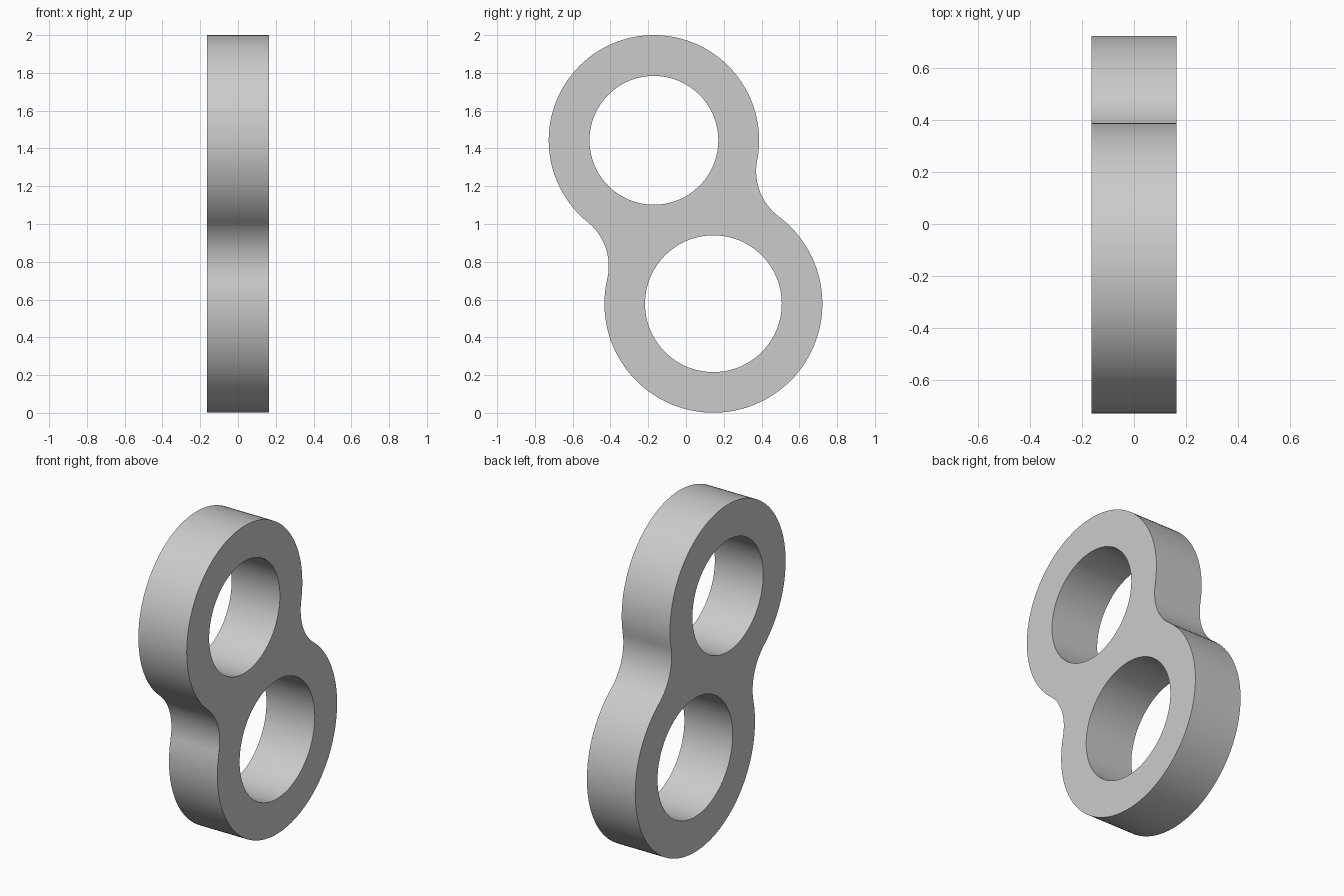
import bpy, bmesh, math
from mathutils import Vector

if "Cube" in bpy.data.objects:
    bpy.data.objects.remove(bpy.data.objects["Cube"], do_unlink=True)

HALF = 0.163
FILLET = 0.3
TOP, TOP_R, TOP_HOLE = Vector((-0.17, 1.443)), 0.557, 0.341
LOW, LOW_R, LOW_HOLE = Vector((0.145, 0.578)), 0.577, 0.362


def arc(center, radius, toward, until, turn, steps):
    """Points on an arc between two directions; turn is 1 for anticlockwise."""
    a = math.atan2(toward.y, toward.x)
    sweep = turn * ((turn * (math.atan2(until.y, until.x) - a)) % math.tau)
    return [center + radius * Vector((math.cos(a + sweep * i / steps),
                                      math.sin(a + sweep * i / steps)))
            for i in range(steps)]


def circle(center, radius, steps=96):
    return [center + radius * Vector((math.cos(math.tau * i / steps),
                                      math.sin(math.tau * i / steps)))
            for i in range(steps)]


# Centres of the two fillets that blend the rings at the waist
axis = LOW - TOP
d = axis.length
u = axis / d
side = Vector((-u.y, u.x))
r1, r2 = TOP_R + FILLET, LOW_R + FILLET
along = (r1 ** 2 - r2 ** 2 + d ** 2) / (2 * d)
out = math.sqrt(r1 ** 2 - along ** 2)
back = TOP + along * u + out * side
front = TOP + along * u - out * side

# Outer outline and the two holes
outline = (arc(TOP, TOP_R, back - TOP, front - TOP, 1, 80)
           + arc(front, FILLET, TOP - front, LOW - front, -1, 24)
           + arc(LOW, LOW_R, front - LOW, back - LOW, 1, 80)
           + arc(back, FILLET, LOW - back, TOP - back, -1, 24))
loops = [outline, circle(TOP, TOP_HOLE), circle(LOW, LOW_HOLE)]

# Fill the profile and extrude it to a plate
bm = bmesh.new()
for pts in loops:
    vs = [bm.verts.new((-HALF, p.x, p.y)) for p in pts]
    for i, v in enumerate(vs):
        bm.edges.new((v, vs[(i + 1) % len(vs)]))
bmesh.ops.triangle_fill(bm, use_beauty=True, edges=bm.edges[:], normal=(1, 0, 0))
ext = bmesh.ops.extrude_face_region(bm, geom=bm.faces[:], use_keep_orig=True)
bmesh.ops.translate(bm, vec=(2 * HALF, 0, 0),
                    verts=[g for g in ext["geom"] if isinstance(g, bmesh.types.BMVert)])
bmesh.ops.recalc_face_normals(bm, faces=bm.faces[:])
mesh = bpy.data.meshes.new("double_ring_link")
bm.to_mesh(mesh)
bm.free()
link = bpy.data.objects.new("double_ring_link", mesh)
bpy.context.collection.objects.link(link)

# Plain grey material
mat = bpy.data.materials.new("light_grey")
mat.use_nodes = True
color = (0.6, 0.6, 0.6, 1)
mat.diffuse_color = color
mat.node_tree.nodes["Principled BSDF"].inputs["Base Color"].default_value = color
mesh.materials.append(mat)

# Smooth curved walls, crisp rims
bpy.ops.object.select_all(action="DESELECT")
link.select_set(True)
bpy.context.view_layer.objects.active = link
bpy.ops.object.shade_smooth_by_angle(angle=math.radians(30))
